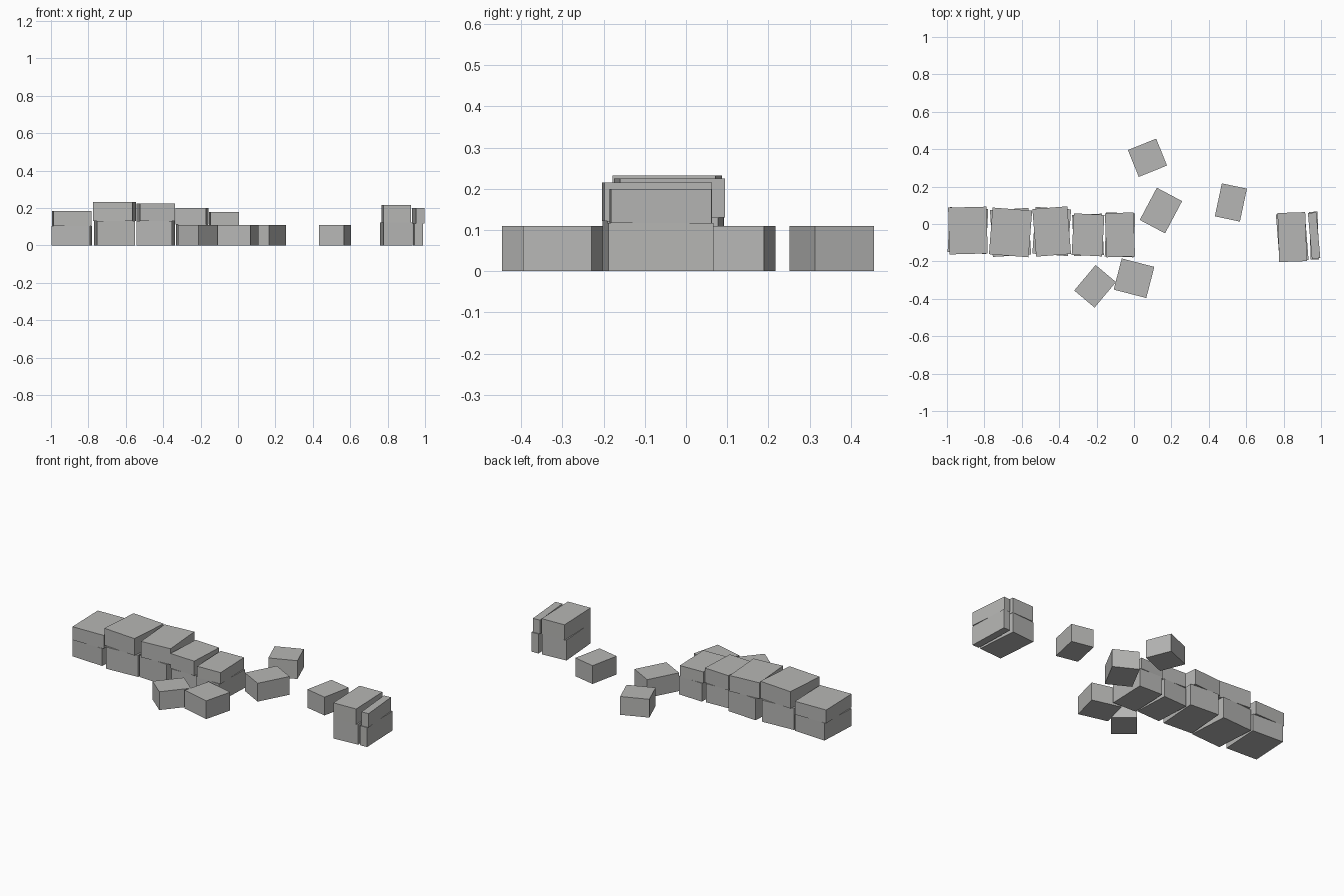
import bpy, math

stone = bpy.data.materials.new("grey stone")
stone.diffuse_color = (0.47, 0.47, 0.46, 1)


def block(name, x, y, width, depth, angle, z0, z1):
    """One rough-laid stone, turned about z by angle in degrees."""
    bpy.ops.mesh.primitive_cube_add(
        size=1, location=(x, y, (z0 + z1) / 2), rotation=(0, 0, math.radians(angle)))
    ob = bpy.context.object
    ob.name = name
    ob.scale = (width, depth, z1 - z0)
    bpy.ops.object.transform_apply(location=False, rotation=False, scale=True)
    ob.data.materials.append(stone)


# Wall columns: x, y, lower (width, depth, angle), upper (width, depth, angle), course height, top
columns = [
    (-0.888, -0.035, (0.205, 0.24, -3.0), (0.205, 0.25, 1.5), 0.105, 0.185),
    (-0.660, -0.045, (0.205, 0.25, 3.5), (0.212, 0.25, -4.5), 0.130, 0.232),
    (-0.440, -0.040, (0.190, 0.25, -4.0), (0.187, 0.255, 4.5), 0.130, 0.225),
    (-0.246, -0.058, (0.160, 0.22, 2.5), (0.163, 0.222, -3.0), 0.112, 0.200),
    (-0.075, -0.058, (0.155, 0.235, -2.0), (0.153, 0.235, 2.0), 0.110, 0.178),
    (0.846, -0.070, (0.155, 0.255, 4.5), (0.148, 0.262, 2.0), 0.122, 0.215),
    (0.963, -0.062, (0.045, 0.255, 2.0), (0.045, 0.245, 5.0), 0.117, 0.200),
]
for i, (x, y, low, up, mid, top) in enumerate(columns, 1):
    block(f"lower_wall_stone_{i}", x, y, *low, 0, mid)
    block(f"upper_wall_stone_{i}", x, y, *up, mid, top)

# Stones fallen around the gap
fallen = [
    (0.000, -0.290, 0.180, 0.172, -14.5),
    (-0.208, -0.333, 0.142, 0.178, -40),
    (0.144, 0.072, 0.153, 0.195, -28),
    (0.072, 0.354, 0.163, 0.155, 22),
    (0.518, 0.115, 0.137, 0.180, -12),
]
for i, spec in enumerate(fallen, 1):
    block(f"fallen_stone_{i}", *spec, 0, 0.11)
